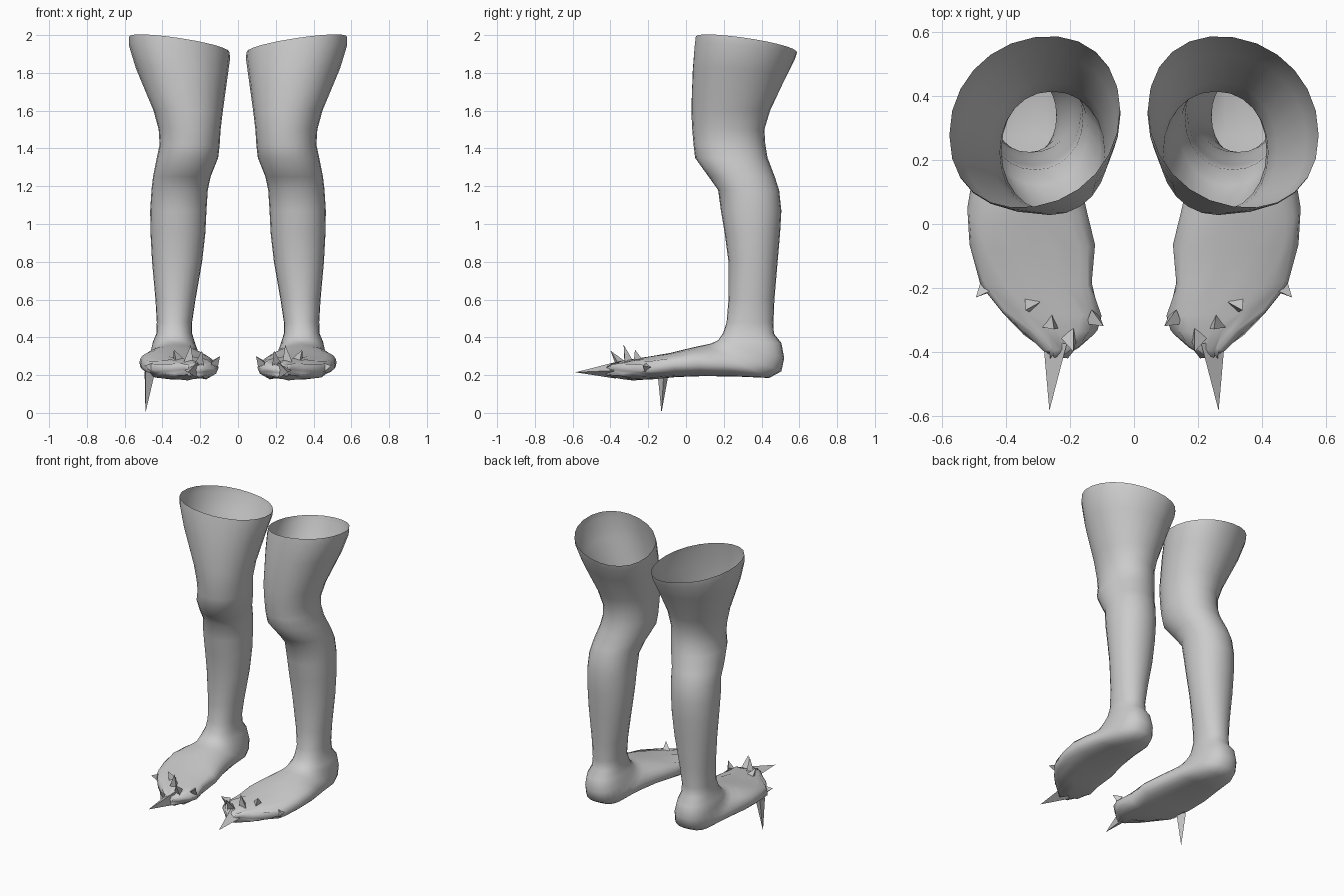
import bpy
import bmesh
import math
import random
from mathutils import Vector

cube = bpy.data.objects.get("Cube")
if cube:
    bpy.data.objects.remove(cube, do_unlink=True)

SIDES = 24

skin = bpy.data.materials.new("plain_grey")
skin.use_nodes = True
GREY = (0.6, 0.6, 0.6, 1)
skin.diffuse_color = GREY
skin.node_tree.nodes["Principled BSDF"].inputs["Base Color"].default_value = GREY

# Leg sections: height, front y, back y, inner x, outer x
LEG = [
    (1.95, .055, .585, .045, .578),
    (1.91, .048, .575, .042, .578),
    (1.8, .035, .53, .055, .54),
    (1.6, .028, .445, .08, .447),
    (1.5, .033, .415, .092, .42),
    (1.42, .04, .42, .097, .415),
    (1.35, .048, .432, .105, .43),
    (1.25, .12, .47, .145, .45),
    (1.18, .17, .493, .16, .458),
    (1.07, .185, .505, .167, .465),
    (.95, .205, .498, .173, .463),
    (.8, .225, .485, .19, .455),
    (.6, .225, .468, .225, .437),
    (.48, .215, .463, .243, .43),
]

# Ankle and foot sections: instep y, z, then heel or sole y, z, then inner and outer x
FOOT = [
    (.195, .42, .465, .42, .243, .432),
    (.17, .385, .505, .37, .23, .45),
    (.15, .375, .52, .29, .215, .46),
    (.13, .367, .505, .22, .205, .465),
    (.1, .36, .44, .185, .19, .48),
    (.06, .352, .28, .192, .175, .5),
    (0, .338, .1, .195, .15, .522),
    (-.08, .318, -.05, .19, .122, .515),
    (-.19, .295, -.18, .18, .125, .485),
    (-.28, .285, -.28, .18, .105, .415),
    (-.34, .275, -.34, .185, .12, .345),
    (-.39, .26, -.39, .19, .17, .285),
    (-.415, .24, -.415, .2, .215, .26),
]


def finish(bm, name):
    bmesh.ops.recalc_face_normals(bm, faces=bm.faces)
    mesh = bpy.data.meshes.new(name)
    bm.to_mesh(mesh)
    bm.free()
    mesh.materials.append(skin)
    obj = bpy.data.objects.new(name, mesh)
    bpy.context.collection.objects.link(obj)
    return obj


def section(front, back, inner, outer, power):
    """Rounded section between a front and a back point of the side outline."""
    middle, half = (front + back) / 2, (front - back) / 2
    points = []
    for i in range(SIDES):
        a = math.tau * i / SIDES
        c, s = math.cos(a), math.sin(a)
        u = math.copysign(abs(c) ** (2 / power), c)
        v = math.copysign(abs(s) ** (2 / power), s)
        p = middle + half * v
        p.x = (inner + outer) / 2 + u * (outer - inner) / 2
        points.append(p)
    return points


def build_leg(name, side):
    rng = random.Random(4)
    rings = []
    for z, front, back, inner, outer in LEG:
        ring = section(Vector((0, front, z)), Vector((0, back, z)), inner, outer, 2.1)
        # the open top is cut on a slant that fades down the thigh
        fade = max(0, (z - 1.6) / .35)
        for p in ring:
            dx, dy = p.x - .31, p.y - .32
            p.z += fade * (.15 * dx - .13 * dy)
            p.y -= fade * .15 * dx
        rings.append(ring)
    for fy, fz, by, bz, inner, outer in FOOT:
        ring = section(Vector((0, fy, fz)), Vector((0, by, bz)), inner, outer, 2.4)
        # ragged toes
        if fy < -.1:
            for p in ring:
                p += Vector([rng.uniform(-.009, .009) for _ in range(3)])
        rings.append(ring)

    bm = bmesh.new()
    loops = [[bm.verts.new((side * p.x, p.y, p.z)) for p in ring] for ring in rings]
    for upper, lower in zip(loops, loops[1:]):
        for i in range(SIDES):
            j = (i + 1) % SIDES
            bm.faces.new((upper[i], upper[j], lower[j], lower[i]))
    bm.faces.new(loops[-1])
    obj = finish(bm, name)
    for poly in obj.data.polygons:
        poly.use_smooth = True


def spike(name, base, tip, radius, side):
    """Thin three-sided shard rising from the foot."""
    base, tip = Vector(base), Vector(tip)
    turn = (tip - base).to_track_quat('Z', 'Y')
    bm = bmesh.new()
    corners = []
    for i in range(3):
        a = math.tau * i / 3
        p = base + turn @ Vector((math.cos(a), math.sin(a), 0)) * radius
        corners.append(bm.verts.new((side * p.x, p.y, p.z)))
    end = bm.verts.new((side * tip.x, tip.y, tip.z))
    bm.faces.new(corners)
    for i in range(3):
        bm.faces.new((corners[i], corners[(i + 1) % 3], end))
    finish(bm, name)


# Small shards on the toes: base and tip
SHARDS = [
    ((.26, -.31, .27), (.25, -.33, .36)),
    ((.2, -.35, .26), (.19, -.4, .33)),
    ((.32, -.25, .28), (.34, -.27, .335)),
    ((.13, -.29, .26), (.095, -.32, .3)),
    ((.46, -.2, .24), (.495, -.23, .25)),
]

for side, label in ((1, "left"), (-1, "right")):
    build_leg(label + "_leg", side)
    spike(label + "_toe_spike", (.235, -.37, .225), (.265, -.585, .215), .05, side)
    for n, (base, tip) in enumerate(SHARDS):
        spike(f"{label}_toe_shard_{n + 1}", base, tip, .03, side)

# Long shard under the right foot
spike("right_sole_spike", (.475, -.12, .215), (.49, -.13, 0), .035, -1)
